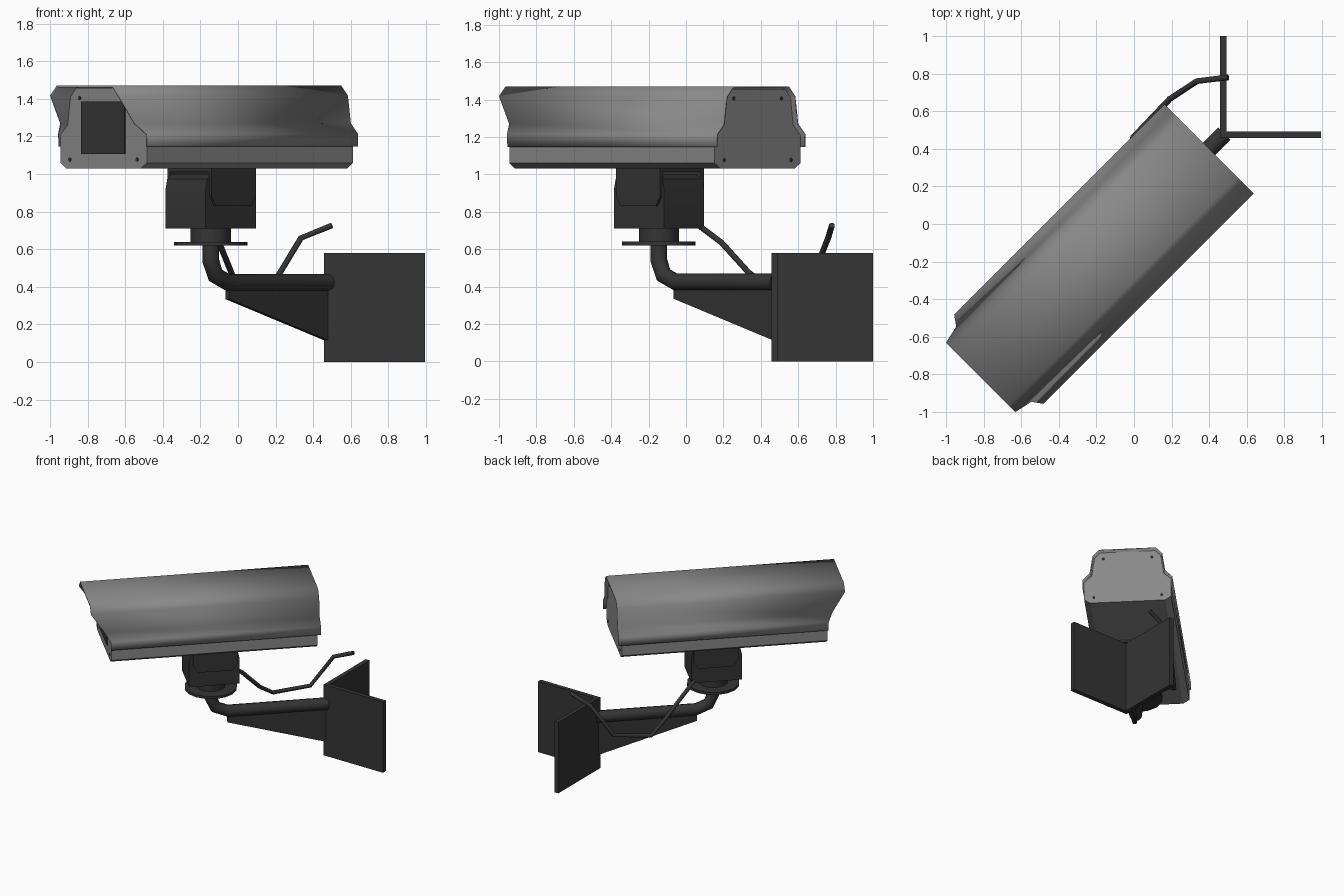
import bpy, bmesh, math
from mathutils import Vector, Matrix

if "Cube" in bpy.data.objects:
    bpy.data.objects.remove(bpy.data.objects["Cube"])

# The camera points along a diagonal: local (a, b, z) = (length, side, up), turned 45 degrees
TURN = Matrix.Rotation(math.radians(45), 4, 'Z')


def material(name, v):
    m = bpy.data.materials.new(name)
    m.diffuse_color = (v, v, v, 1)
    m.use_nodes = True
    m.node_tree.nodes["Principled BSDF"].inputs["Base Color"].default_value = m.diffuse_color
    return m


GREY = material("housing_grey", 0.25)
DARK = material("mount_dark", 0.035)


def finish(name, bm, mat, turned=True, smooth=None):
    bmesh.ops.recalc_face_normals(bm, faces=bm.faces)
    me = bpy.data.meshes.new(name)
    bm.to_mesh(me)
    bm.free()
    if turned:
        me.transform(TURN)
    me.materials.append(mat)
    ob = bpy.data.objects.new(name, me)
    bpy.context.collection.objects.link(ob)
    if smooth:
        bpy.ops.object.select_all(action='DESELECT')
        ob.select_set(True)
        bpy.context.view_layer.objects.active = ob
        bpy.ops.object.shade_smooth_by_angle(angle=math.radians(smooth))
    return ob


def box(name, lo, hi, mat, turned=True):
    bm = bmesh.new()
    bmesh.ops.create_cube(bm, size=1)
    for v in bm.verts:
        v.co = Vector([lo[i] + (v.co[i] + 0.5) * (hi[i] - lo[i]) for i in range(3)])
    return finish(name, bm, mat, turned)


def prism(name, pts, to3d, d0, d1, mat, smooth=None):
    """Extrude a 2D outline between depths d0 and d1."""
    bm = bmesh.new()
    r0 = [bm.verts.new(to3d(p, d0)) for p in pts]
    r1 = [bm.verts.new(to3d(p, d1)) for p in pts]
    n = len(pts)
    for i in range(n):
        j = (i + 1) % n
        bm.faces.new((r0[i], r0[j], r1[j], r1[i]))
    bm.faces.new(r0)
    bm.faces.new(r1)
    return finish(name, bm, mat, True, smooth)


def along_a(p, d):
    return (d, p[0], p[1])


def along_b(p, d):
    return (p[0], d, p[1])


def cylinder(name, centre, r, z0, z1, sides, mat):
    bm = bmesh.new()
    bmesh.ops.create_cone(bm, cap_ends=True, segments=sides, radius1=r, radius2=r, depth=z1 - z0,
                          matrix=Matrix.Translation((centre, 0, (z0 + z1) / 2)))
    return finish(name, bm, mat, True, 40)


def tube(name, path, r, sides, mat, turned=True):
    """Sweep a round section along a polyline with mitred rings."""
    path = [Vector(p) for p in path]
    bm = bmesh.new()
    rings = []
    for i, p in enumerate(path):
        d = (path[min(i + 1, len(path) - 1)] - path[max(i - 1, 0)]).normalized()
        side = d.cross(Vector((-1, 1, 0) if not turned else (0, 1, 0))).normalized()
        up = d.cross(side)
        rings.append([bm.verts.new(p + r * (math.cos(t) * side + math.sin(t) * up))
                      for t in [2 * math.pi * k / sides for k in range(sides)]])
    for q, s in zip(rings, rings[1:]):
        for k in range(sides):
            j = (k + 1) % sides
            bm.faces.new((q[k], q[j], s[j], s[k]))
    bm.faces.new(rings[0])
    bm.faces.new(rings[-1])
    return finish(name, bm, mat, turned, 50)


# Sun hood: open shell with slanted front edge; rows are (half width, z, front a)
half = [(0.336, 1.147, -1.015), (0.336, 1.215, -1.017), (0.283, 1.27, -1.055),
        (0.261, 1.417, -1.153), (0.212, 1.47, -1.153)]
rows = half + [(-b, z, a) for b, z, a in reversed(half)]
bm = bmesh.new()
front = [bm.verts.new((a, b, z)) for b, z, a in rows]
back = [bm.verts.new((0.566, b, z)) for b, z, a in rows]
for i in range(len(rows) - 1):
    bm.faces.new((front[i], front[i + 1], back[i + 1], back[i]))
hood = finish("sun_hood", bm, GREY, True, 50)
bm = bmesh.new()
bm.from_mesh(hood.data)
if sum((f.normal.z * f.calc_area() for f in bm.faces)) < 0:
    bmesh.ops.reverse_faces(bm, faces=bm.faces)
bm.to_mesh(hood.data)
bm.free()
mod = hood.modifiers.new("thickness", 'SOLIDIFY')
mod.thickness = 0.01
mod.offset = -1

# Housing body under the hood
hb = [(0.28, 1.03), (0.325, 1.06), (0.325, 1.208), (0.27, 1.262), (0.249, 1.41), (0.207, 1.457)]
prism("housing_body", hb + [(-b, z) for b, z in reversed(hb)], along_a, -1.011, 0.541, GREY, 30)

# Front window and end plate screws
box("front_window", (-1.017, -0.163, 1.107), (-1.005, 0.163, 1.385), DARK)
for end, a in (("front", -1.012), ("back", 0.542)):
    for s in (-1, 1):
        for b, z in ((0.18, 1.405), (0.253, 1.077)):
            bm = bmesh.new()
            bmesh.ops.create_cone(bm, cap_ends=True, segments=8, radius1=0.01, radius2=0.01, depth=0.008,
                                  matrix=Matrix.Translation((a, s * b, z)) @ Matrix.Rotation(math.pi / 2, 4, 'Y'))
            finish(end + "_screw", bm, DARK)

# Tilt head with chamfered top
prism("tilt_head", [(-0.395, 0.71), (-0.395, 0.92), (-0.382, 0.975), (-0.345, 1.0),
                    (-0.065, 1.0), (-0.028, 0.975), (-0.015, 0.92), (-0.015, 0.71)],
      along_b, -0.15, 0.15, DARK, 40)

# Bracket: top plate and two cheeks holding the housing
box("bracket_top", (-0.365, -0.165, 1.012), (-0.03, 0.165, 1.032), DARK)
for s in (-1, 1):
    prism("bracket_cheek", [(-0.365, 1.03), (-0.365, 0.885), (-0.33, 0.83),
                            (-0.065, 0.83), (-0.03, 0.885), (-0.03, 1.03)],
          along_b, s * 0.145, s * 0.165, DARK)

# Pan base
cylinder("pan_neck", -0.205, 0.107, 0.63, 0.72, 16, DARK)
cylinder("pan_flange", -0.205, 0.196, 0.62, 0.64, 16, DARK)

# Support arm and gusset
tube("support_arm", [(-0.205, 0, 0.63), (-0.205, 0, 0.54), (-0.17, 0, 0.462), (-0.075, 0, 0.423),
                     (0.68, 0, 0.423)], 0.046, 12, DARK)
prism("arm_gusset", [(-0.08, 0.42), (-0.08, 0.335), (0.665, 0.115), (0.665, 0.42)],
      along_b, -0.015, 0.015, DARK)

# Corner wall plates
box("wall_plate_side", (0.457, 0.457, 0), (0.492, 1.0, 0.58), DARK, False)
box("wall_plate_front", (0.492, 0.457, 0), (0.995, 0.492, 0.58), DARK, False)

# Hanging cable
tube("cable", [(-0.13, 0.05, 0.74), (-0.10, 0.19, 0.635), (-0.035, 0.335, 0.475), (-0.005, 0.46, 0.39),
               (0.19, 0.665, 0.42), (0.335, 0.76, 0.66), (0.5, 0.78, 0.727)], 0.016, 8, DARK, False)
